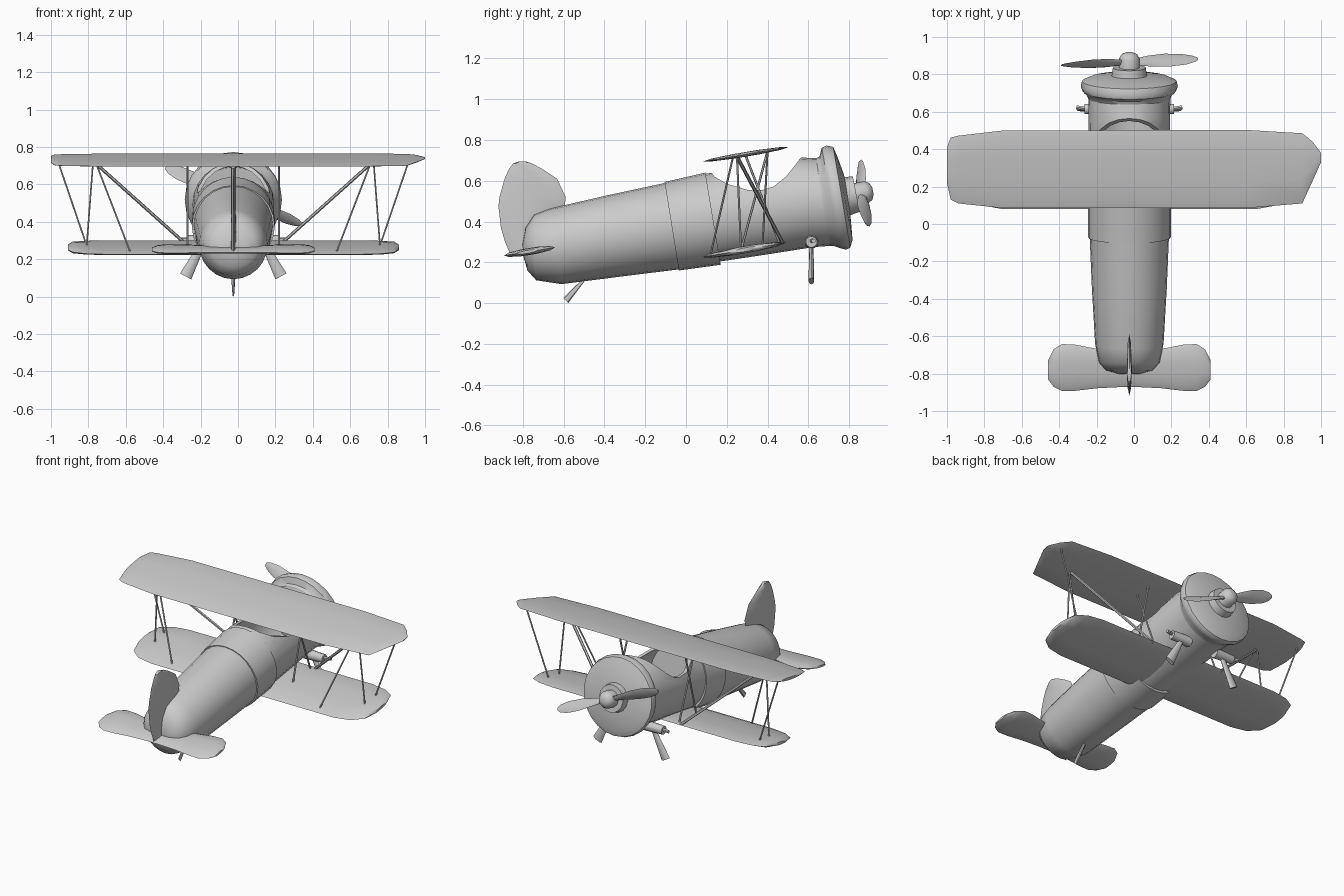
import bpy, bmesh, math
from mathutils import Vector as V

if "Cube" in bpy.data.objects:
    bpy.data.objects.remove(bpy.data.objects["Cube"])

CX = -0.025  # centre plane of the aircraft body
X, Y, Z = V((1, 0, 0)), V((0, 1, 0)), V((0, 0, 1))
AXIS = V((0, 0.982, 0.19))   # nose-up thrust line
UP = V((0, -0.19, 0.982))


def ellipse(c, u, v, n=8):
    return [V(c) + math.cos(a) * u + math.sin(a) * v
            for a in (2 * math.pi * i / n for i in range(n))]


def loft(name, rings, caps=True, angle=40):
    bm = bmesh.new()
    vs = [[bm.verts.new(p) for p in r] for r in rings]
    n = len(rings[0])
    for a, b in zip(vs, vs[1:]):
        for i in range(n):
            j = (i + 1) % n
            bm.faces.new((a[i], a[j], b[j], b[i]))
    if caps:
        bm.faces.new(vs[0])
        bm.faces.new(vs[-1])
    bmesh.ops.recalc_face_normals(bm, faces=bm.faces)
    me = bpy.data.meshes.new(name)
    bm.to_mesh(me)
    bm.free()
    ob = bpy.data.objects.new(name, me)
    bpy.context.collection.objects.link(ob)
    smooth(ob, angle)
    return ob


def smooth(ob, angle=40):
    bpy.ops.object.select_all(action='DESELECT')
    ob.select_set(True)
    bpy.context.view_layer.objects.active = ob
    bpy.ops.object.shade_smooth_by_angle(angle=math.radians(angle))


def body(name, sections, **kw):
    """sections: top y, top z, bottom y, bottom z, half width"""
    rings = []
    for ty, tz, by, bz, w in sections:
        t, b = V((CX, ty, tz)), V((CX, by, bz))
        rings.append(ellipse((t + b) / 2, X * w, (t - b) / 2, 24))
    return loft(name, rings, **kw)


def wing(name, stations, z0, slope, thick):
    """stations: x, trailing y, leading y"""
    rings = []
    for x, y0, y1 in stations:
        c, h = (y0 + y1) / 2, (y1 - y0) / 2
        tip = min(1, h / 0.12)
        rings.append(ellipse((x, c, z0 + slope * c), V((0, h, slope * h)),
                             Z * thick * tip / 2, 10))
    return loft(name, rings, angle=50)


def rod(name, p, q, r0, r1=None, n=6):
    p, q = V(p), V(q)
    d = (q - p).normalized()
    u = d.cross(X if abs(d.x) < 0.9 else Y).normalized()
    v = d.cross(u)
    r1 = r1 or r0
    return loft(name, [ellipse(p, u * r0, v * r0, n), ellipse(q, u * r1, v * r1, n)])


# Rear fuselage with rounded tail
body("rear_fuselage", [
    (-0.802, 0.29, -0.798, 0.23, 0.06), (-0.787, 0.37, -0.778, 0.16, 0.125),
    (-0.745, 0.435, -0.735, 0.112, 0.162), (-0.67, 0.463, -0.61, 0.093, 0.183),
    (-0.38, 0.53, -0.32, 0.13, 0.2), (-0.1, 0.59, -0.03, 0.166, 0.212)])
body("fuselage_collar", [(-0.105, 0.594, -0.035, 0.16, 0.222),
                         (0.095, 0.64, 0.17, 0.188, 0.222)])

# Hollow middle fuselage with saddle-shaped cockpit opening
mid = body("cockpit_fuselage", [
    (0.085, 0.632, 0.16, 0.203, 0.213), (0.3, 0.672, 0.38, 0.236, 0.215),
    (0.55, 0.715, 0.63, 0.275, 0.218), (0.65, 0.71, 0.725, 0.282, 0.22)], caps=False)
saddle = [(0.11, 0.66), (0.14, 0.62), (0.2, 0.585), (0.3, 0.556), (0.38, 0.556),
          (0.43, 0.572), (0.49, 0.62), (0.53, 0.67), (0.58, 0.735), (0.58, 0.85),
          (0.11, 0.85)]
cutter = loft("cockpit_cutter", [[V((x, y, z)) for y, z in saddle] for x in (-0.5, 0.5)])
cutter.hide_render = True
shell = mid.modifiers.new("shell", 'SOLIDIFY')
shell.thickness, shell.offset = 0.018, -1
cut = mid.modifiers.new("cut", 'BOOLEAN')
cut.object, cut.operation, cut.solver = cutter, 'DIFFERENCE', 'EXACT'
bpy.context.view_layer.objects.active = mid
for m in ("shell", "cut"):
    bpy.ops.object.modifier_apply(modifier=m)
bpy.data.objects.remove(cutter)
smooth(mid)

# Engine cowl with shallow conical face
body("engine_cowl", [
    (0.63, 0.705, 0.70, 0.282, 0.218), (0.655, 0.72, 0.725, 0.28, 0.228),
    (0.666, 0.762, 0.755, 0.27, 0.25), (0.69, 0.773, 0.785, 0.262, 0.26),
    (0.722, 0.766, 0.806, 0.272, 0.253), (0.742, 0.72, 0.817, 0.31, 0.215),
    (0.775, 0.63, 0.805, 0.45, 0.09)])

# Propeller
hub = V((CX, 0.865, 0.54))
rod("gear_plate", hub - AXIS * 0.11, hub - AXIS * 0.03, 0.1, 0.088, 16)
loft("propeller_hub", [ellipse(hub + AXIS * a, X * r, UP * r, 12) for a, r in
                       ((-0.05, 0.055), (0.02, 0.055), (0.042, 0.042), (0.053, 0.018))])
for side, tip in (("left", (-0.387, 0.85, 0.69)), ("right", (0.34, 0.885, 0.385))):
    d = V(tip) - hub
    perp = AXIS.cross(d).normalized()
    rings = []
    for t, w, tw in ((0.08, 0.018, 60), (0.3, 0.034, 50), (0.55, 0.044, 42),
                     (0.8, 0.04, 34), (0.94, 0.026, 30), (1, 0.01, 30)):
        a = math.radians(tw)
        u = AXIS * math.sin(a) + perp * math.cos(a)
        v = d.normalized().cross(u).normalized()
        rings.append(ellipse(hub + d * t, u * w, v * (0.012 - 0.009 * t), 8))
    loft("propeller_blade_" + side, rings)

# Wings and tail surfaces
wing("upper_wing", [(-1.0, 0.22, 0.41), (-0.98, 0.13, 0.462), (-0.94, 0.11, 0.472),
                    (-0.7, 0.085, 0.5), (0.6, 0.085, 0.503), (0.9, 0.11, 0.485),
                    (0.955, 0.23, 0.44), (1.0, 0.33, 0.38)], 0.681, 0.167, 0.024)
half = [(0.885, 0.23, 0.36), (0.86, 0.15, 0.44), (0.79, 0.1, 0.475), (0.68, 0.08, 0.49),
        (0.15, 0.08, 0.49)]
wing("lower_wing", [(CX - x, a, b) for x, a, b in half] +
     [(CX + x, a, b) for x, a, b in half[::-1]], 0.212, 0.172, 0.036)
half = [(0.435, -0.83, -0.73), (0.405, -0.87, -0.67), (0.36, -0.893, -0.642),
        (0.29, -0.892, -0.645), (0.17, -0.878, -0.668), (0.05, -0.872, -0.67)]
wing("tailplane", [(CX - x, a, b) for x, a, b in half] +
     [(CX + x, a, b) for x, a, b in half[::-1]], 0.376, 0.16, 0.036)
fin = [(0.235, -0.86, -0.72), (0.3, -0.888, -0.72), (0.37, -0.908, -0.7),
       (0.475, -0.92, -0.595), (0.52, -0.915, -0.59), (0.61, -0.89, -0.632),
       (0.655, -0.87, -0.7), (0.685, -0.848, -0.755), (0.695, -0.82, -0.785)]
loft("tail_fin", [ellipse((CX, (a + b) / 2, z), Y * (b - a) / 2, X * 0.013)
                  for z, a, b in fin])

# Mirrored wing struts, bracing and landing gear
STRUTS = [  # lower point, upper point, radius (x from centre plane)
    ("outer_strut", (0.785, 0.375, 0.275), (0.945, 0.4, 0.745), 0.005),
    ("outer_rear_strut", (0.785, 0.27, 0.26), (0.75, 0.25, 0.72), 0.005),
    ("diagonal_strut", (0.27, 0.475, 0.295), (0.745, 0.25, 0.72), 0.009),
    ("diagonal_wire", (0.55, 0.12, 0.235), (0.735, 0.23, 0.715), 0.005),
    ("inner_front_strut", (0.245, 0.27, 0.26), (0.245, 0.4, 0.745), 0.006),
    ("inner_rear_strut", (0.245, 0.46, 0.29), (0.245, 0.29, 0.73), 0.006)]
for name, s in (("left", -1), ("right", 1)):
    def at(p):
        return (CX + s * p[0], p[1], p[2])
    for part, lo, hi, r in STRUTS:
        rod(part + "_" + name, at(lo), at(hi), r)
    rod("axle_peg_" + name, at((0.1, 0.615, 0.3)), at((0.24, 0.615, 0.3)), 0.034, 0.028, 10)
    rod("axle_pin_" + name, at((0.22, 0.615, 0.305)), at((0.283, 0.625, 0.305)), 0.011)
    top, low = V(at((0.155, 0.615, 0.3))), V(at((0.255, 0.615, 0.108)))
    side = V((0.88 * s, 0, 0.47))
    loft("gear_leg_" + name, [ellipse(top, side * 0.015, Y * 0.01),
                              ellipse(low, side * 0.034, Y * 0.014)])

# Tail skid
loft("tail_skid", [ellipse((CX, -0.5, 0.115), X * 0.012, V((0, 0.004, -0.006))),
                   ellipse((CX, -0.59, 0.013), X * 0.005, V((0, 0.012, -0.013)))])
